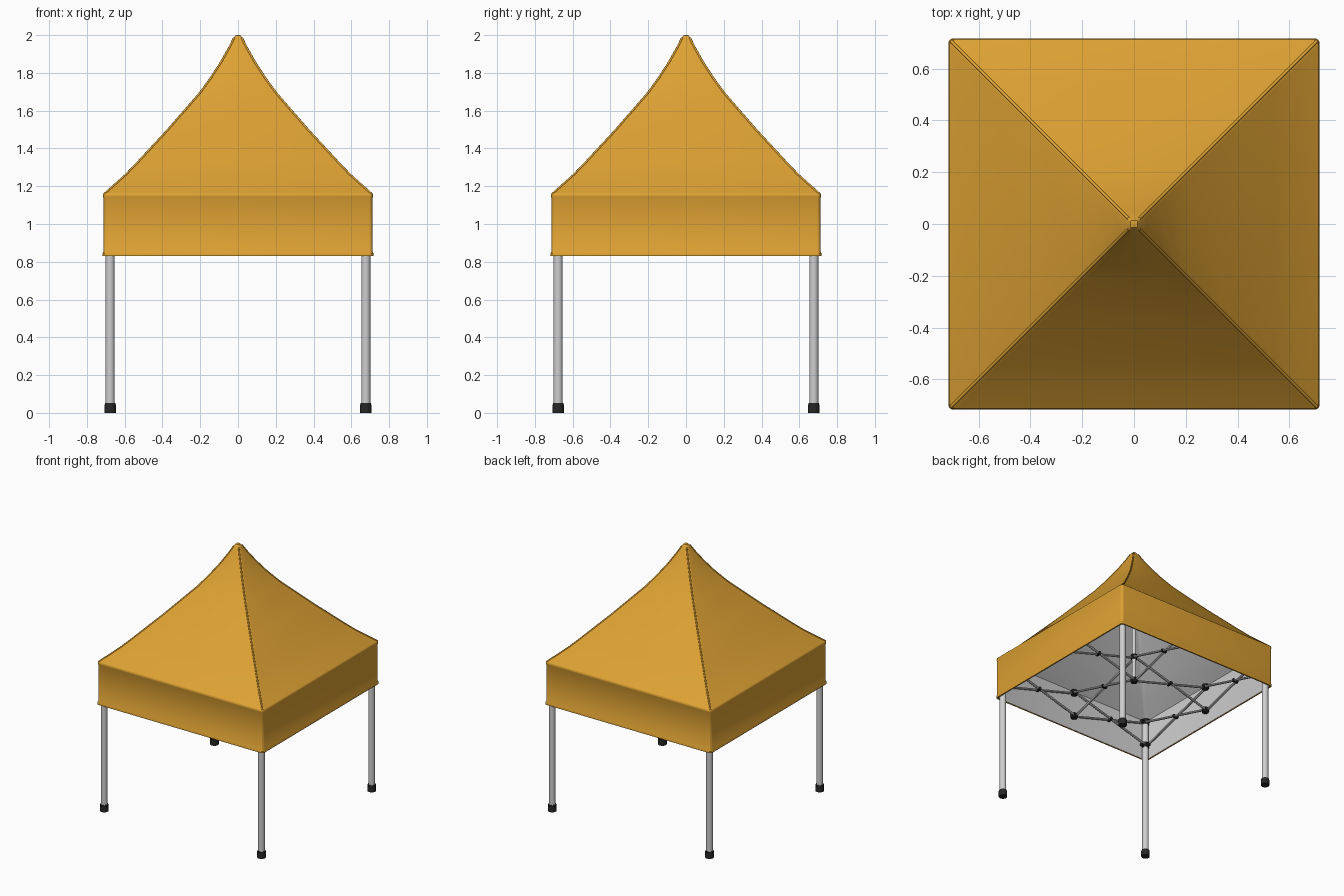
import bpy, bmesh, math
from mathutils import Vector

if "Cube" in bpy.data.objects:
    bpy.data.objects.remove(bpy.data.objects["Cube"])


def material(name, rgb):
    m = bpy.data.materials.new(name)
    m.diffuse_color = (*rgb, 1)
    m.use_nodes = True
    m.node_tree.nodes["Principled BSDF"].inputs["Base Color"].default_value = m.diffuse_color
    return m


GOLD = material("golden fabric", (0.73, 0.36, 0.033))
LINING = material("pale grey lining", (0.62, 0.62, 0.62))
METAL = material("light grey metal", (0.62, 0.62, 0.62))
BLACK = material("black plastic", (0.02, 0.02, 0.02))


def make(name, bm, mat, angle=35):
    bmesh.ops.recalc_face_normals(bm, faces=bm.faces)
    me = bpy.data.meshes.new(name)
    bm.to_mesh(me)
    bm.free()
    me.materials.append(mat)
    ob = bpy.data.objects.new(name, me)
    bpy.context.collection.objects.link(ob)
    bpy.ops.object.select_all(action='DESELECT')
    ob.select_set(True)
    bpy.context.view_layer.objects.active = ob
    bpy.ops.object.shade_smooth_by_angle(angle=math.radians(angle))
    return ob


def ring(h, z, radius=0.02, seg=4):
    """Rounded square of half-size h."""
    r = min(radius, h * 0.5)
    pts = []
    for q in range(4):
        a0 = q * math.pi / 2
        cx, cy = [(1, 1), (-1, 1), (-1, -1), (1, -1)][q]
        for i in range(seg + 1):
            a = a0 + i / seg * math.pi / 2
            pts.append((cx * (h - r) + r * math.cos(a), cy * (h - r) + r * math.sin(a), z))
    return pts


def loft(name, profile, mat, cap=False, closed=False):
    bm = bmesh.new()
    rings = [[bm.verts.new(p) for p in ring(h, z)] for h, z in profile]
    pairs = list(zip(rings, rings[1:]))
    if closed:
        pairs.append((rings[-1], rings[0]))
    for a, b in pairs:
        n = len(a)
        for i in range(n):
            bm.faces.new((a[i], a[(i + 1) % n], b[(i + 1) % n], b[i]))
    if cap:
        bm.faces.new(rings[-1])
    return make(name, bm, mat)


def rod(bm, a, b, r, seg=16):
    a, b = Vector(a), Vector(b)
    d = b - a
    mat = d.to_track_quat('Z', 'Y').to_matrix().to_4x4()
    mat.translation = (a + b) / 2
    bmesh.ops.create_cone(bm, cap_ends=True, segments=seg, radius1=r, radius2=r,
                          depth=d.length, matrix=mat)


# canopy: concave pyramid roof, outer cloth and inner lining
roof = [(.712, 1.16), (.60, 1.26), (.545, 1.317), (.38, 1.495), (.21, 1.69), (.15, 1.772),
        (.095, 1.857), (.05, 1.937), (.024, 1.985), (.014, 1.998), (.006, 2.0)]
loft("canopy_roof", roof, GOLD, cap=True)
loft("roof_lining", [(max(h - .008, .003), z - .008) for h, z in roof], LINING, cap=True)

# valance: hanging skirt with hem, plus lining
loft("valance", [(.708, .83), (.716, .83), (.717, .845), (.713, .852), (.713, 1.14),
                 (.715, 1.146), (.715, 1.156), (.711, 1.163), (.708, 1.15)], GOLD, closed=True)
loft("valance_lining", [(.707, .831), (.704, .831), (.704, 1.153)], LINING)

# piping along the four roof hips
for i, (sx, sy) in enumerate([(1, 1), (-1, 1), (-1, -1), (1, -1)]):
    cu = bpy.data.curves.new("hip_piping", 'CURVE')
    cu.dimensions = '3D'
    cu.bevel_depth = .006
    cu.bevel_resolution = 2
    sp = cu.splines.new('POLY')
    path = roof[:-2]
    sp.points.add(len(path) - 1)
    for p, (h, z) in zip(sp.points, path):
        c = h - min(.02, h * .5) * .293
        p.co = (sx * c, sy * c, z, 1)
    cu.materials.append(GOLD)
    ob = bpy.data.objects.new("hip_piping_%d" % (i + 1), cu)
    bpy.context.collection.objects.link(ob)
    bpy.ops.object.select_all(action='DESELECT')
    ob.select_set(True)
    bpy.context.view_layer.objects.active = ob
    bpy.ops.object.convert(target='MESH')

# legs, feet and leg brackets
L, TOP, LOW = .677, 1.125, .93
legs, feet, brackets = bmesh.new(), bmesh.new(), bmesh.new()
for x in (-L, L):
    for y in (-L, L):
        rod(legs, (x, y, .02), (x, y, 1.14), .024, 24)
        rod(feet, (x, y, 0), (x, y, .045), .031, 20)
        rod(feet, (x, y, .04), (x, y, .052), .028, 20)
        for z in (TOP, LOW):
            rod(brackets, (x, y, z - .02), (x, y, z + .02), .027, 20)
            k = .94
            rod(brackets, (x, y, z), (x * k, y, z), .015, 8)
            rod(brackets, (x, y, z), (x, y * k, z), .015, 8)
make("legs", legs, METAL)
make("feet", feet, BLACK)
make("leg_brackets", brackets, BLACK)

# scissor trusses: along each side and from side middles to the centre
bars, joints = bmesh.new(), bmesh.new()
spans = []
for s in (-L, L):
    for t in (-L, L):
        spans += [((s, t), (s, 0)), ((t, s), (0, s))]
    spans += [((s, 0), (0, 0)), ((0, s), (0, 0))]
for a, b in spans:
    a, b = Vector((*a, 0)), Vector((*b, 0))
    side = (b - a).normalized().cross(Vector((0, 0, 1))) * .009
    up, lo = Vector((0, 0, TOP)), Vector((0, 0, LOW))
    rod(bars, a + up + side, b + lo + side, .009, 8)
    rod(bars, a + lo - side, b + up - side, .009, 8)
    m = (a + b) / 2 + (up + lo) / 2
    rod(joints, m - side * 2.2, m + side * 2.2, .014, 10)
for x, y in [(L, 0), (-L, 0), (0, L), (0, -L), (0, 0)]:
    for z in (TOP, LOW):
        rod(joints, (x, y, z - .018), (x, y, z + .018), .024, 12)
        rod(joints, (x - .025, y, z), (x + .025, y, z), .014, 8)
        rod(joints, (x, y - .025, z), (x, y + .025, z), .014, 8)
make("scissor_bars", bars, METAL)
make("truss_joints", joints, BLACK)

# centre pole holding up the peak
pole = bmesh.new()
rod(pole, (0, 0, .92), (0, 0, 1.94), .015, 16)
make("centre_pole", pole, METAL)
